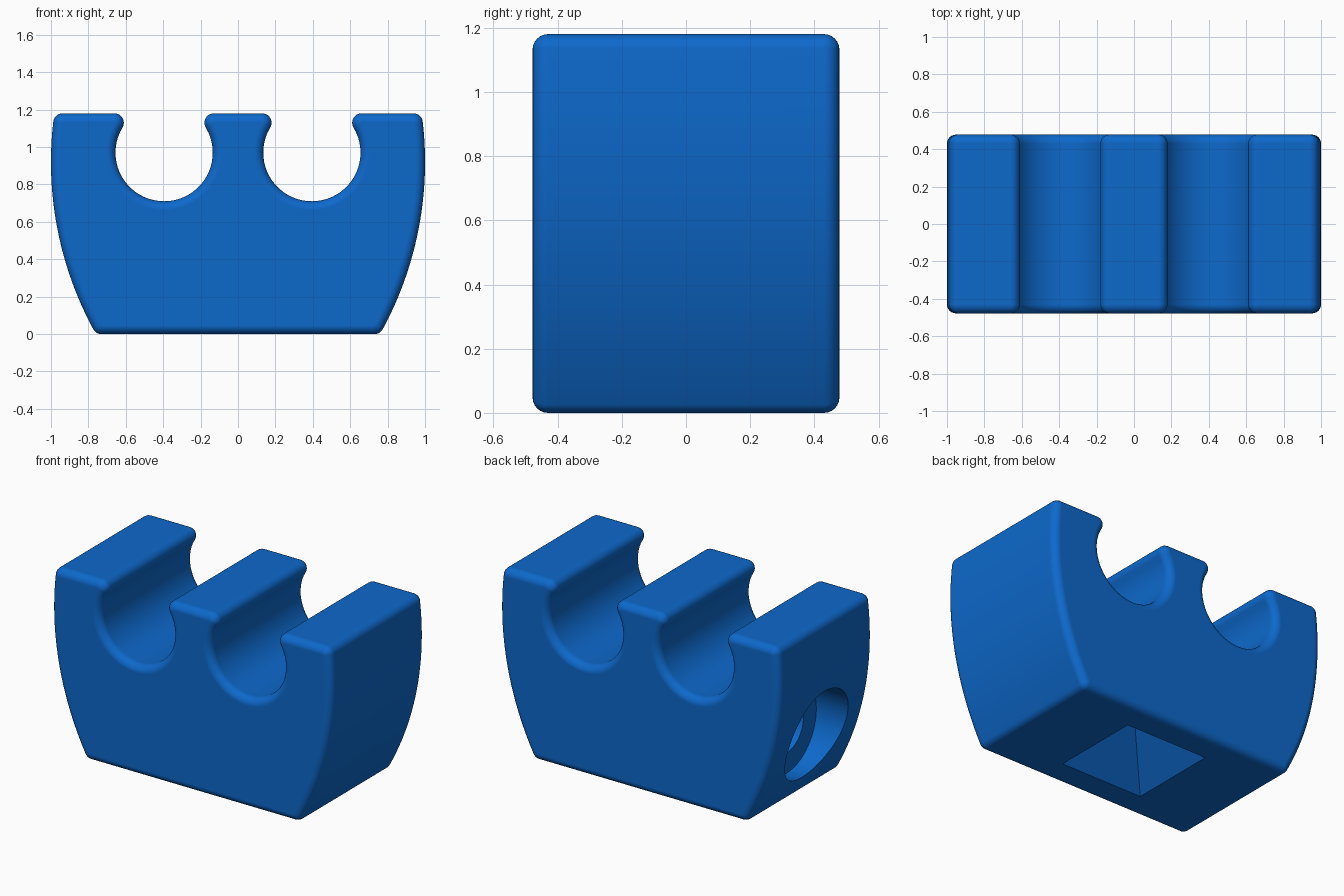
import bpy, bmesh, math
from mathutils import Matrix

if "Cube" in bpy.data.objects:
    bpy.data.objects.remove(bpy.data.objects["Cube"])

R = 0.05                 # corner radius of the outline
EDGE = 0.048             # rounding of the front and back rims
HALF_DEPTH = 0.478
TOP = 1.18
SLOT_X, SLOT_Z, SLOT_R = 0.395, 0.97, 0.26
SIDE_R, SIDE_Z = 1.88, 0.92

blue = bpy.data.materials.new("blue plastic")
blue.diffuse_color = (0.004, 0.14, 0.6, 1)
blue.use_nodes = True
blue.node_tree.nodes["Principled BSDF"].inputs["Base Color"].default_value = blue.diffuse_color

outline = []             # (x, z, outward normal x, outward normal z)


def arc(cx, cz, r, a0, a1, n, sign=1):
    """Add an arc to the outline; sign -1 makes it hollow."""
    for i in range(1 if outline else 0, n + 1):
        a = math.radians(a0 + (a1 - a0) * i / n)
        c, s = math.cos(a), math.sin(a)
        outline.append((cx + r * c, cz + r * s, sign * c, sign * s))


# Right half of the outline: lip, slot, lip, top corner, bowed side, bottom corner
lip_z = TOP - R
rise = lip_z - SLOT_Z
reach = math.sqrt((SLOT_R + R) ** 2 - rise ** 2)
tilt = math.degrees(math.atan2(rise, reach))
arc(SLOT_X - reach, lip_z, R, 90, -tilt, 10)
arc(SLOT_X, SLOT_Z, SLOT_R, 180 - tilt, 360 + tilt, 40, -1)
arc(SLOT_X + reach, lip_z, R, 180 + tilt, 90, 10)

side_cx = 1 - SIDE_R


def side_corner(z):
    dx = math.sqrt((SIDE_R - R) ** 2 - (z - SIDE_Z) ** 2)
    return side_cx + dx, math.degrees(math.atan2(z - SIDE_Z, dx))


top_x, top_a = side_corner(TOP - R)
low_x, low_a = side_corner(R)
first = len(outline)
outline.append((top_x, TOP, 0, 1))
arc(top_x, TOP - R, R, 90, top_a, 8)
arc(side_cx, SIDE_Z, SIDE_R, top_a, low_a, 24)
arc(low_x, R, R, low_a, -90, 8)
outline += [(-x, z, -nx, nz) for x, z, nx, nz in reversed(outline)]

# Body: outline lofted through depth, shrinking at both ends for round rims
steps = 6
layers = []
for i in range(steps + 1):
    a = math.pi / 2 * (1 - i / steps)
    layers.append((-HALF_DEPTH + EDGE - EDGE * math.sin(a), EDGE * (1 - math.cos(a))))
layers += [(-y, o) for y, o in reversed(layers)]

bm = bmesh.new()
rings = [[bm.verts.new((x - nx * o, y, z - nz * o)) for x, z, nx, nz in outline]
         for y, o in layers]
count = len(outline)
for r0, r1 in zip(rings, rings[1:]):
    for i in range(count):
        j = (i + 1) % count
        bm.faces.new((r0[i], r0[j], r1[j], r1[i]))
bm.faces.new(rings[0])
bm.faces.new(rings[-1][::-1])
bmesh.ops.recalc_face_normals(bm, faces=bm.faces)


def mesh_object(name, bm):
    mesh = bpy.data.meshes.new(name)
    bm.to_mesh(mesh)
    bm.free()
    mesh.materials.append(blue)
    obj = bpy.data.objects.new(name, mesh)
    bpy.context.collection.objects.link(obj)
    return obj


body = mesh_object("slotted_block", bm)
bpy.context.view_layer.objects.active = body
body.select_set(True)


def cut(name, sides, r, depth, matrix):
    """Subtract a cylinder, or a pyramid when it has four sides."""
    b = bmesh.new()
    bmesh.ops.create_cone(b, cap_ends=True, segments=sides, radius1=r,
                          radius2=0 if sides == 4 else r, depth=depth, matrix=matrix)
    bmesh.ops.recalc_face_normals(b, faces=b.faces)
    tool = mesh_object(name, b)
    tool.hide_render = True
    mod = body.modifiers.new(name, 'BOOLEAN')
    mod.operation = 'DIFFERENCE'
    mod.solver = 'EXACT'
    mod.object = tool
    bpy.ops.object.modifier_apply(modifier=name)
    bpy.data.objects.remove(tool)


# Stepped round hole in the left side
for name, r, x_in in (("wide_hole", 0.30, -0.72), ("narrow_hole", 0.17, -0.32)):
    length = 1.2 + x_in
    cut(name, 64, r, length,
        Matrix.Translation((x_in - length / 2, 0, 0.43)) @ Matrix.Rotation(math.pi / 2, 4, 'Y'))

# Pyramid pocket in the underside, extended slightly below the floor
half, height, extra = 0.29, 0.32, 0.02
scale = (height + extra) / height
cut("base_pocket", 4, half * scale * math.sqrt(2), height + extra,
    Matrix.Translation((0, 0, (height - extra) / 2)) @ Matrix.Rotation(math.pi / 4, 4, 'Z'))

bpy.ops.object.shade_smooth_by_angle(angle=math.radians(30))
body.modifiers.new("even_shading", 'WEIGHTED_NORMAL').keep_sharp = True
